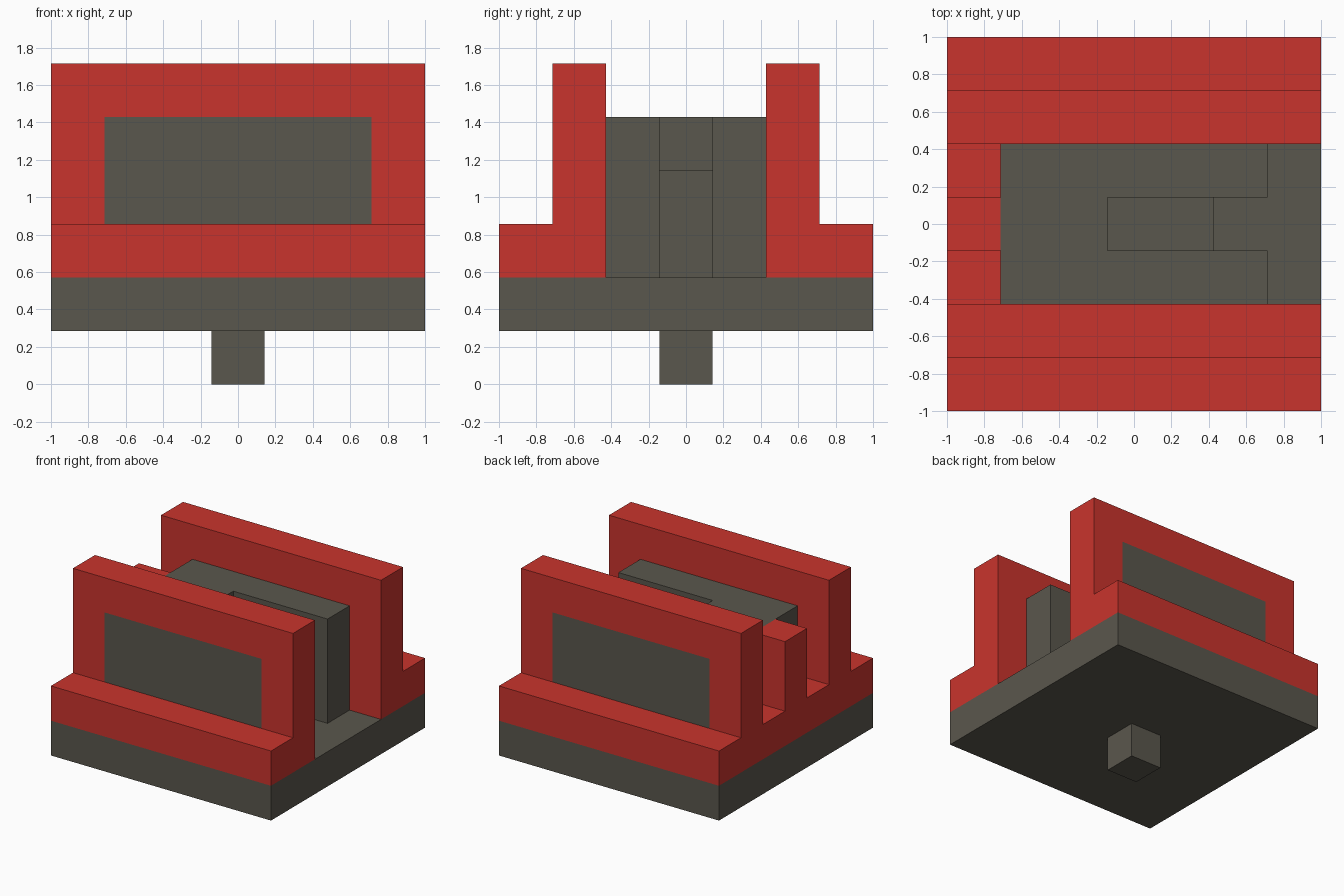
import bpy, bmesh
from mathutils import Vector

if "Cube" in bpy.data.objects:
    bpy.data.objects.remove(bpy.data.objects["Cube"])

U = 2 / 7  # the whole model sits on a 7 x 7 x 6 block grid


def material(name, rgb):
    m = bpy.data.materials.new(name)
    m.diffuse_color = (*rgb, 1)
    m.use_nodes = True
    m.node_tree.nodes["Principled BSDF"].inputs["Base Color"].default_value = m.diffuse_color
    return m


RED = material("red", (0.584, 0.034, 0.026))
GREY = material("dark grey", (0.102, 0.095, 0.074))


def prism(name, mat, profile, lo, hi, axis="z"):
    """Extrude a grid-unit profile along z (profile is x,y) or y (profile is x,z)."""
    bm = bmesh.new()

    def place(a, b, c):
        x, y, z = (a, b, c) if axis == "z" else (a, c, b)
        return Vector((x - 3.5, y - 3.5, z)) * U

    low = [bm.verts.new(place(a, b, lo)) for a, b in profile]
    high = [bm.verts.new(place(a, b, hi)) for a, b in profile]
    bm.faces.new(low)
    bm.faces.new(high)
    n = len(profile)
    for i in range(n):
        j = (i + 1) % n
        bm.faces.new((low[i], low[j], high[j], high[i]))
    bmesh.ops.recalc_face_normals(bm, faces=bm.faces)
    mesh = bpy.data.meshes.new(name)
    bm.to_mesh(mesh)
    bm.free()
    mesh.materials.append(mat)
    ob = bpy.data.objects.new(name, mesh)
    bpy.context.collection.objects.link(ob)
    return ob


def rect(x0, y0, x1, y1):
    return [(x0, y0), (x1, y0), (x1, y1), (x0, y1)]


# Stem and base plate
prism("stem", GREY, rect(3, 3, 4, 4), 0, 1)
prism("base_plate", GREY, rect(0, 0, 7, 7), 1, 2)

# Red U-shaped rim, open on the right, with a post at the left
prism("rim", RED, [(0, 0), (7, 0), (7, 2), (1, 2), (1, 5), (7, 5), (7, 7), (0, 7)], 2, 3)
prism("left_post", RED, rect(0, 3, 1, 4), 3, 5)

# Side walls: red arch frames filled with grey panels
arch = [(0, 3), (0, 6), (7, 6), (7, 3), (6, 3), (6, 5), (1, 5), (1, 3)]
for side, y in (("front", 1), ("back", 5)):
    prism(side + "_wall", RED, arch, y, y + 1, "y")
    prism(side + "_panel", GREY, rect(1, 3, 6, 5), y, y + 1, "y")

# Grey core with a slot open to the right, and a step inside the slot
prism("core", GREY, [(1, 2), (6, 2), (6, 3), (3, 3), (3, 4), (6, 4), (6, 5), (1, 5)], 2, 5)
prism("slot_step", GREY, rect(3, 3, 5, 4), 2, 4)
